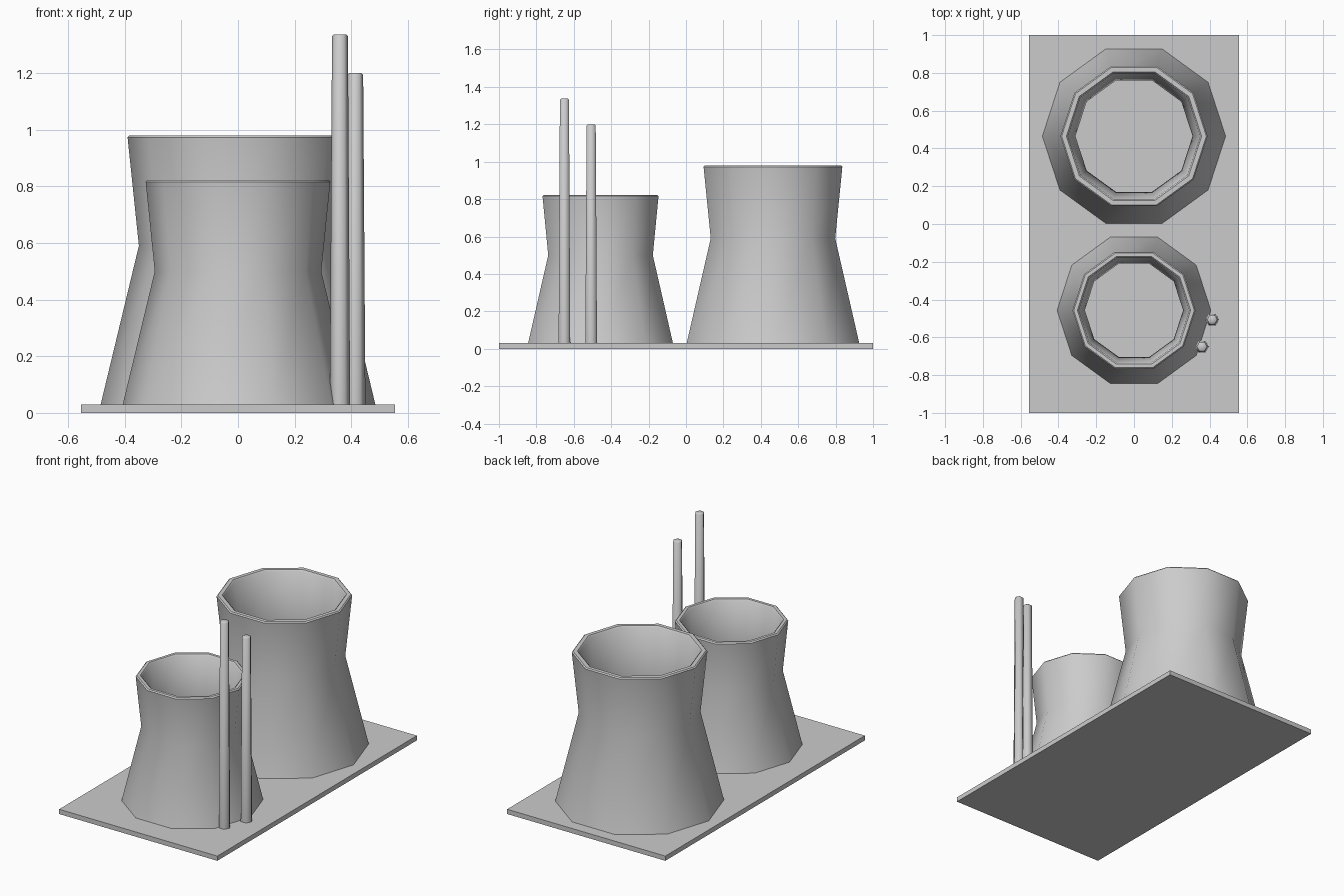
import bpy, bmesh
from math import cos, sin, radians, tau

if "Cube" in bpy.data.objects:
    bpy.data.objects.remove(bpy.data.objects["Cube"])


def lathe(name, profile, sides, x, y, angle):
    """Spin a (radius, z) profile into a closed low-sided solid."""
    bm = bmesh.new()
    rings = [[bm.verts.new((r * cos(tau * i / sides), r * sin(tau * i / sides), z))
              for i in range(sides)] for r, z in profile]
    for a, b in zip(rings, rings[1:]):
        for i in range(sides):
            j = (i + 1) % sides
            bm.faces.new((a[i], a[j], b[j], b[i]))
    bm.faces.new(rings[0][::-1])
    bm.faces.new(rings[-1])
    bmesh.ops.recalc_face_normals(bm, faces=bm.faces)
    mesh = bpy.data.meshes.new(name)
    bm.to_mesh(mesh)
    bm.free()
    ob = bpy.data.objects.new(name, mesh)
    ob.location = (x, y, 0)
    bpy.context.collection.objects.link(ob)
    bpy.ops.object.select_all(action='DESELECT')
    ob.select_set(True)
    bpy.context.view_layer.objects.active = ob
    bpy.ops.object.shade_smooth_by_angle(angle=radians(angle))
    return ob


def tower(name, y, base, waist, top, waist_z, top_z, wall):
    """Hollow cooling tower with a waist and a bevelled rim."""
    profile = [(base, 0.03), (waist, waist_z), (top, top_z - 0.007),
               (top - 0.007, top_z), (top - wall + 0.008, top_z),
               (top - wall, top_z - 0.008),
               (waist - wall, waist_z), (base - wall, 0.05)]
    lathe(name, profile, 10, 0, y, 40)


def chimney(name, x, y, height):
    """Slim tapered stack with a bevelled tip."""
    profile = [(0.036, 0.03), (0.028, height - 0.006), (0.021, height)]
    lathe(name, profile, 6, x, y, 62)


# Ground slab
bpy.ops.mesh.primitive_cube_add(size=1, location=(0, 0, 0.015))
slab = bpy.context.object
slab.name = "base_slab"
slab.scale = (1.11, 2.0, 0.03)

# Cooling towers
tower("large_cooling_tower", 0.465, 0.485, 0.35, 0.39, 0.59, 0.98, 0.04)
tower("small_cooling_tower", -0.457, 0.407, 0.294, 0.326, 0.50, 0.823, 0.034)

# Chimneys
chimney("tall_chimney", 0.36, -0.65, 1.337)
chimney("short_chimney", 0.414, -0.507, 1.20)
